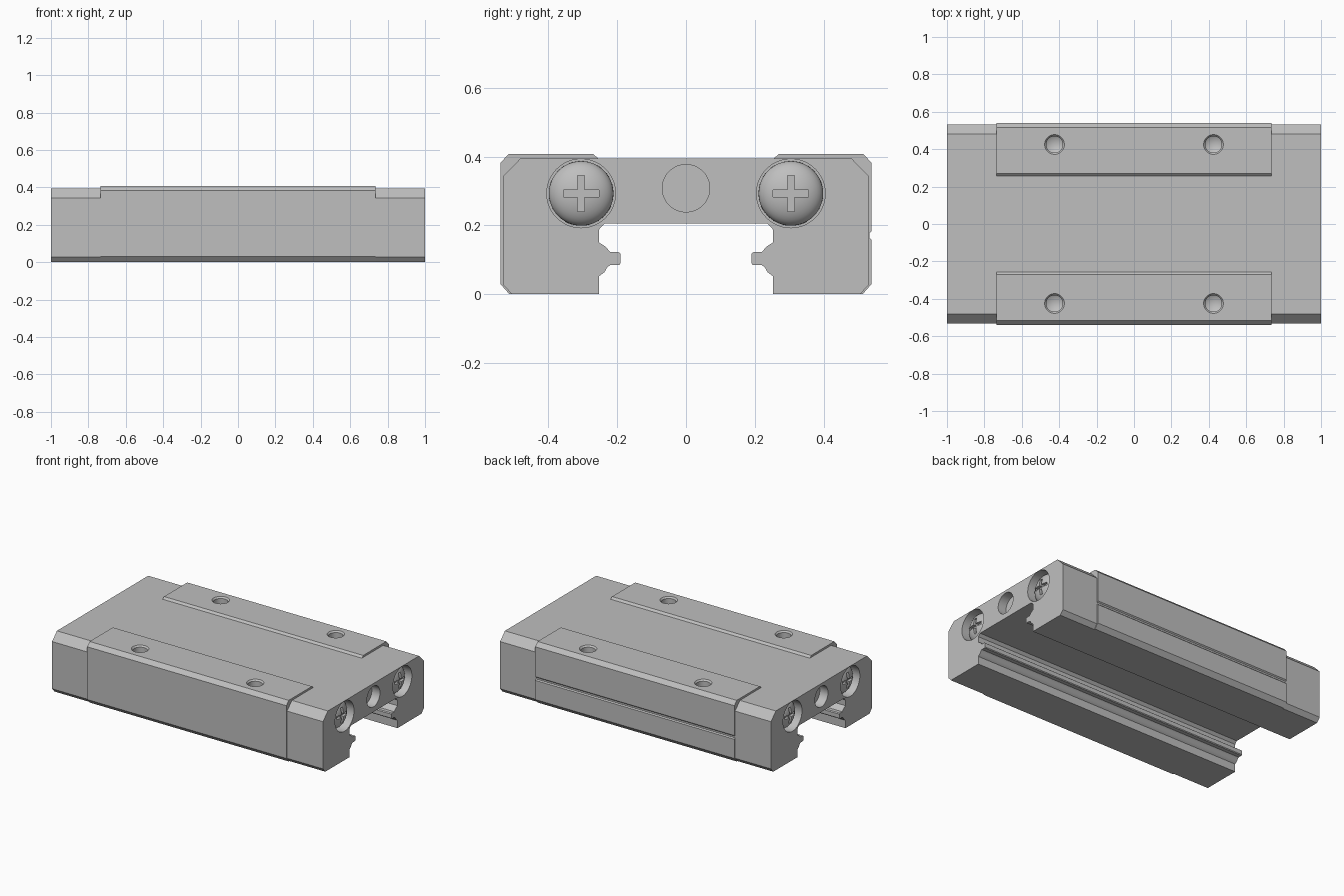
import bpy, bmesh, math
from mathutils import Matrix, Vector

if "Cube" in bpy.data.objects:
    bpy.data.objects.remove(bpy.data.objects["Cube"], do_unlink=True)

grey = bpy.data.materials.new("light grey metal")
grey.use_nodes = True
grey.diffuse_color = (0.52, 0.52, 0.52, 1)
grey.node_tree.nodes["Principled BSDF"].inputs["Base Color"].default_value = grey.diffuse_color

BLOCK_X = 0.735
SCREW_Y, SCREW_Z = 0.305, 0.293


def make_object(name, bm):
    bmesh.ops.recalc_face_normals(bm, faces=bm.faces)
    mesh = bpy.data.meshes.new(name)
    bm.to_mesh(mesh)
    bm.free()
    mesh.materials.append(grey)
    obj = bpy.data.objects.new(name, mesh)
    bpy.context.collection.objects.link(obj)
    return obj


def extrude(name, outline, x0, x1):
    """Extrude a (y, z) outline along x."""
    bm = bmesh.new()
    face = bm.faces.new([bm.verts.new((x0, y, z)) for y, z in outline])
    moved = bmesh.ops.extrude_face_region(bm, geom=[face])["geom"]
    verts = [g for g in moved if isinstance(g, bmesh.types.BMVert)]
    bmesh.ops.translate(bm, verts=verts, vec=(x1 - x0, 0, 0))
    if not face.is_valid or len(bm.faces) < len(outline) + 2:
        bm.faces.new([v for v in bm.verts if v not in verts])
    return make_object(name, bm)


def lathe(name, profile, direction, origin, steps=48):
    """Revolve a (radius, height) profile about the given direction."""
    bm = bmesh.new()
    verts = [bm.verts.new((r, 0, h)) for r, h in profile]
    edges = [bm.edges.new(pair) for pair in zip(verts, verts[1:])]
    bmesh.ops.spin(bm, geom=verts + edges, cent=(0, 0, 0), axis=(0, 0, 1),
                   angle=math.tau, steps=steps, use_duplicate=False)
    bmesh.ops.remove_doubles(bm, verts=bm.verts, dist=0.0001)
    turn = Vector((0, 0, 1)).rotation_difference(Vector(direction)).to_matrix().to_4x4()
    bm.transform(Matrix.Translation(origin) @ turn)
    return make_object(name, bm)


def box(name, center, size):
    bm = bmesh.new()
    bmesh.ops.create_cube(bm, size=1, matrix=Matrix.Translation(center) @ Matrix.Diagonal((*size, 1)))
    return make_object(name, bm)


def cut(obj, cutters):
    for cutter in cutters:
        cutter.hide_render = True
        mod = obj.modifiers.new("cut", 'BOOLEAN')
        mod.operation = 'DIFFERENCE'
        mod.solver = 'EXACT'
        mod.object = cutter
        bpy.context.view_layer.objects.active = obj
        bpy.ops.object.modifier_apply(modifier=mod.name)
        bpy.data.objects.remove(cutter, do_unlink=True)


def smooth(obj):
    bpy.ops.object.select_all(action='DESELECT')
    obj.select_set(True)
    bpy.context.view_layer.objects.active = obj
    bpy.ops.object.shade_smooth_by_angle(angle=math.radians(28))


def mirrored(half):
    return half + [(-y, z) for y, z in reversed(half)]


# Inner wall with the ball-track rib, from the ceiling down to the foot
inner = [(0.237, 0.205), (0.253, 0.188), (0.253, 0.15), (0.235, 0.139), (0.22, 0.122),
         (0.196, 0.122), (0.19, 0.117), (0.19, 0.09), (0.194, 0.085), (0.22, 0.085),
         (0.229, 0.078), (0.237, 0.064), (0.253, 0.052), (0.253, 0)]
cap_outline = mirrored(inner + [(0.507, 0), (0.532, 0.028), (0.532, 0.343), (0.481, 0.395)])
block_outline = mirrored(inner + [(0.514, 0), (0.54, 0.03), (0.54, 0.382), (0.515, 0.408),
                                  (0.27, 0.408), (0.256, 0.395)])

# Centre block with raised mounting pads, tapped holes and a groove on the back
block = extrude("carriage_block", block_outline, -BLOCK_X, BLOCK_X)
tapped = [(0, 0.02), (0.053, 0.02), (0.053, 0), (0.044, -0.01), (0.044, -0.09), (0, -0.115)]
cut(block, [lathe("hole_cutter", tapped, (0, 0, 1), (x, y, 0.408), 32)
            for x in (-0.425, 0.425) for y in (-0.425, 0.425)])
groove = [(0.56, 0.183), (0.54, 0.183), (0.533, 0.176), (0.533, 0.165), (0.54, 0.158), (0.56, 0.158)]
cut(block, [extrude("groove_cutter", groove, -0.8, 0.8)])
smooth(block)

# End caps with screw recesses and a round port
for side, label in ((1, "left"), (-1, "right")):
    cap = extrude(label + "_end_cap", cap_outline, side * BLOCK_X, side)
    out = (side, 0, 0)

    def drill(radius, depth, y, z):
        return lathe("hole_cutter", [(0, 0.02), (radius, 0.02), (radius, -depth), (0, -depth)],
                     out, (side, y, z))

    cut(cap, [drill(0.1, 0.08, y, SCREW_Z) for y in (-SCREW_Y, SCREW_Y)]
        + [drill(0.069, 0.06, 0, 0.308)])
    smooth(cap)

    # Domed screw heads with a cross slot
    for y, end in ((-SCREW_Y, "front"), (SCREW_Y, "back")):
        arc = [math.radians(a) for a in range(0, 91, 9)]
        dome = [(0, 0), (0.094, 0)] + [(0.094 * math.cos(a), 0.015 + 0.05 * math.sin(a)) for a in arc]
        screw = lathe(f"{label}_{end}_screw", dome, out, (side * 0.921, y, SCREW_Z))
        cut(screw, [box("slot_cutter", (side, y, SCREW_Z), (0.07, w, h))
                    for w, h in ((0.104, 0.02), (0.02, 0.104))])
        smooth(screw)
